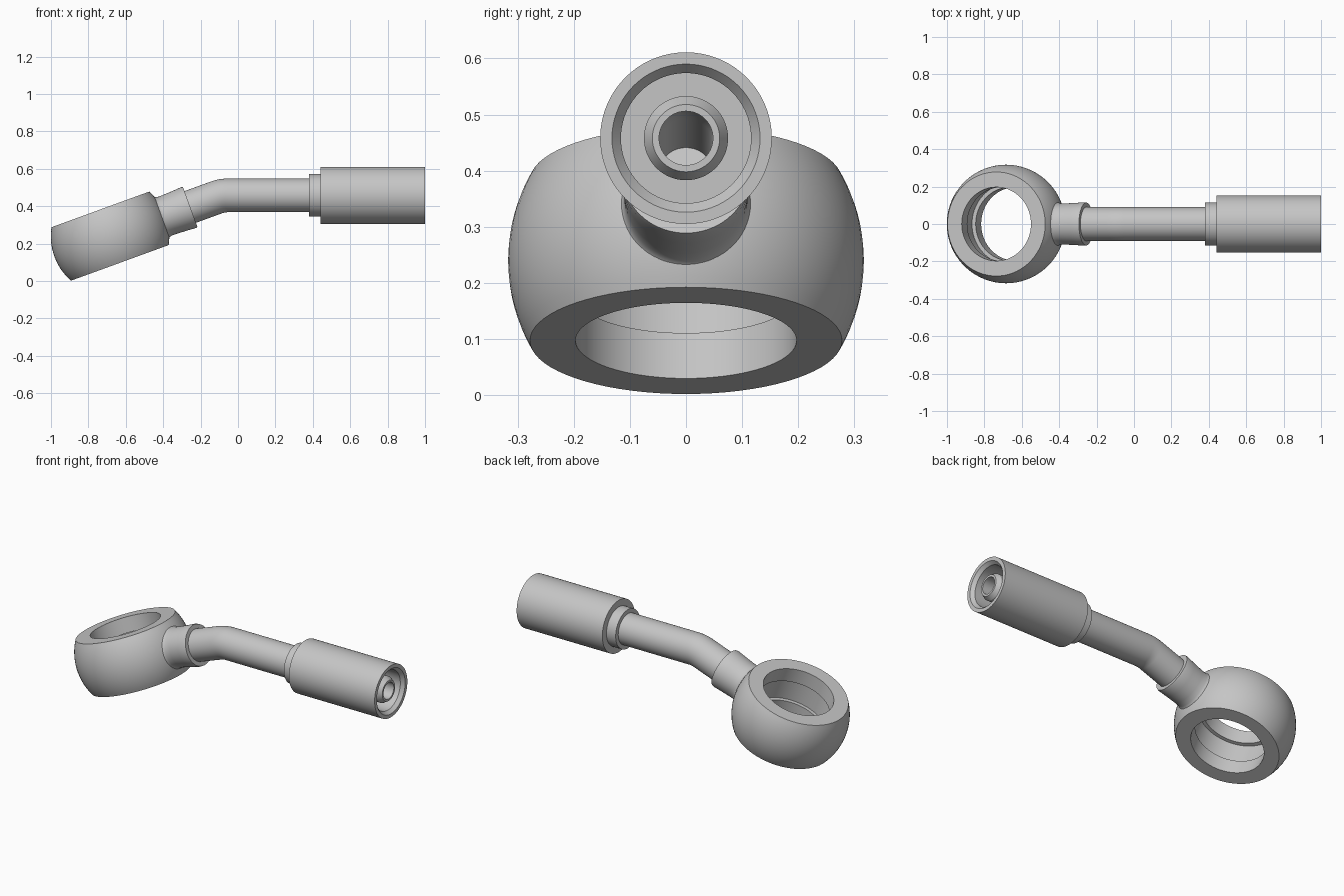
import bpy, bmesh, math
from mathutils import Vector

if "Cube" in bpy.data.objects:
    bpy.data.objects.remove(bpy.data.objects["Cube"])

SEG = 72
TILT = math.radians(20)
U = Vector((math.cos(TILT), 0, math.sin(TILT)))     # tilted pipe direction
N = Vector((-math.sin(TILT), 0, math.cos(TILT)))    # eye ring axis
Y = Vector((0, 1, 0))
CENTRE = Vector((-0.684, 0, 0.24))                  # middle of the eye ring
AXIS_Z = 0.458                                      # height of the level pipe

steel = bpy.data.materials.new("grey_steel")
steel.diffuse_color = (0.56, 0.56, 0.56, 1)
steel.use_nodes = True
steel.node_tree.nodes["Principled BSDF"].inputs["Base Color"].default_value = steel.diffuse_color

# Pipe centreline: tilted straight, bend, level straight
S_VERT = (AXIS_Z - CENTRE.z) / math.sin(TILT)
BEND_R = 0.18
TAN = BEND_R * math.tan(TILT / 2)
S0, S1 = S_VERT - TAN, S_VERT - TAN + BEND_R * TILT
X1 = CENTRE.x + S_VERT * math.cos(TILT) + TAN


def pipe_frame(s):
    """Point and side vector of the centreline at length s."""
    if s <= S0:
        return CENTRE + U * s, N
    if s >= S1:
        return Vector((X1 + s - S1, 0, AXIS_Z)), Vector((0, 0, 1))
    a = TILT - (s - S0) / BEND_R
    side = Vector((-math.sin(a), 0, math.cos(a)))
    return CENTRE + U * S0 + (side - N) * BEND_R, side


def ring_frame(t):
    return CENTRE + N * t, U


def at_x(x):
    return x - X1 + S1


def sweep(name, frame, stations, closed=True):
    """Circles of given radius at each (length, radius) station, skinned together."""
    bm = bmesh.new()
    loops = []
    for s, r in stations:
        p, side = frame(s)
        loops.append([bm.verts.new(p + (side * math.cos(a) + Y * math.sin(a)) * r)
                      for a in (2 * math.pi * i / SEG for i in range(SEG))])
    count = len(loops)
    for k in range(count if closed else count - 1):
        a, b = loops[k], loops[(k + 1) % count]
        for i in range(SEG):
            j = (i + 1) % SEG
            bm.faces.new((a[i], a[j], b[j], b[i]))
    if not closed:
        bm.faces.new(loops[0])
        bm.faces.new(loops[-1])
    bmesh.ops.recalc_face_normals(bm, faces=bm.faces)
    me = bpy.data.meshes.new(name)
    bm.to_mesh(me)
    bm.free()
    me.materials.append(steel)
    ob = bpy.data.objects.new(name, me)
    bpy.context.collection.objects.link(ob)
    bpy.ops.object.select_all(action='DESELECT')
    ob.select_set(True)
    bpy.context.view_layer.objects.active = ob
    bpy.ops.object.shade_smooth_by_angle(angle=math.radians(25))
    return ob


# Eye ring: truncated ball with a grooved bore
BALL, HALF, BORE, GROOVE, GW = 0.317, 0.152, 0.197, 0.218, 0.066
lim = math.asin(HALF / BALL)
ball = [(BALL * math.sin(a), BALL * math.cos(a))
        for a in (-lim + 2 * lim * i / 16 for i in range(17))]
bore = [(HALF, BORE), (GW, BORE), (GW, GROOVE),
        (-GW, GROOVE), (-GW, BORE), (-HALF, BORE)]
sweep("eye_ring", ring_frame, ball + bore)

# Neck collar between the ring and the pipe, with a small fillet at its root
sweep("neck_collar", pipe_frame,
      [(0.235, 0.125), (0.285, 0.124), (0.295, 0.115), (0.31, 0.110), (0.34, 0.110),
       (0.40, 0.113), (0.445, 0.116), (0.456, 0.114)], closed=False)

# Bent pipe with a nipple at the hose end and a drilled channel
bend = [S0 + (S1 - S0) * i / 10 for i in range(11)]
outer = [(0.40, 0.09)] + [(s, 0.09) for s in bend] + [
    (at_x(0.50), 0.09), (at_x(0.50), 0.075), (at_x(0.96), 0.075),
    (at_x(0.985), 0.06), (at_x(0.985), 0.048)]
inner = [(s, 0.048) for s in reversed(bend)] + [(0.43, 0.048), (0.43, 0.0005)]
sweep("bent_pipe", pipe_frame, outer + inner + [(0.40, 0.0005)])

# Stop collar behind the sleeve
sweep("stop_collar", pipe_frame,
      [(at_x(0.38), 0.08), (at_x(0.38), 0.114), (at_x(0.46), 0.114), (at_x(0.46), 0.08)])

# Crimp sleeve with a chamfered open mouth
sweep("crimp_sleeve", pipe_frame,
      [(at_x(0.44), 0.07), (at_x(0.44), 0.153), (at_x(1.0), 0.153), (at_x(1.0), 0.132),
       (at_x(0.98), 0.116), (at_x(0.65), 0.116), (at_x(0.65), 0.07)])
